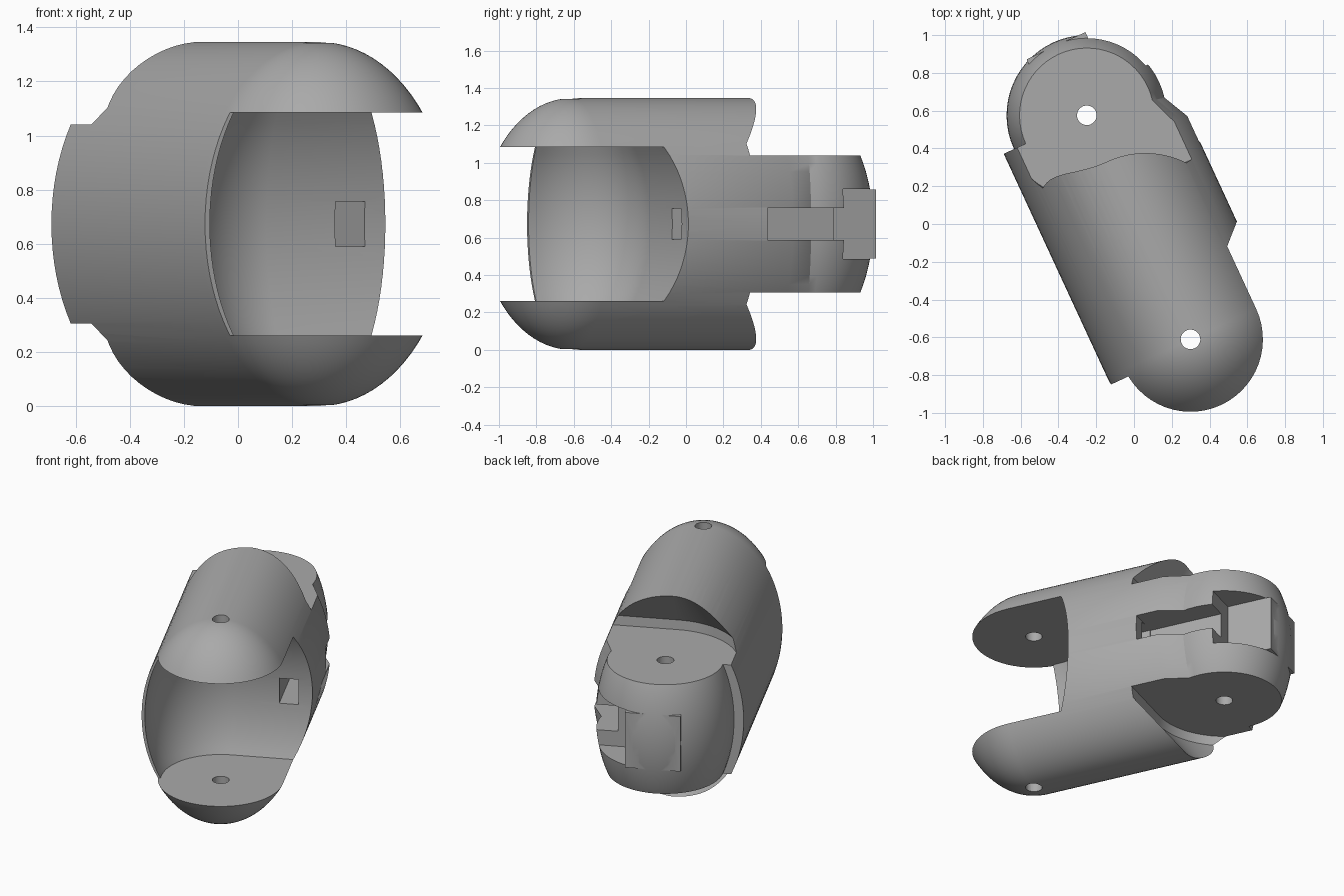
import bpy, bmesh, math

if "Cube" in bpy.data.objects:
    bpy.data.objects.remove(bpy.data.objects["Cube"])

# Local frame: s runs along the segment to its fork end, t across it, dz from mid height
CX, CY, ZC = 0.42, 0.9075, 0.673
T0, A, B = 0.015, -0.627, 0.68        # centre line, knuckle pivot, fork pivot
HW, KR = 0.485, 0.425                 # half width of body, knuckle radius

grey = bpy.data.materials.new("plain grey")
grey.diffuse_color = (0.40, 0.40, 0.40, 1)
grey.use_nodes = True
grey.node_tree.nodes["Principled BSDF"].inputs["Base Color"].default_value = grey.diffuse_color


def world(s, t, dz):
    return (CX * s + CY * t, -CY * s + CX * t, ZC + dz)


def squash(dz):
    return math.sqrt(max(0.0016, 1 - (dz / 0.673) ** 2))


def arc(c, r, a0, a1, n):
    return [(c + r * math.cos(math.radians(a0 + (a1 - a0) * i / n)),
             T0 + r * math.sin(math.radians(a0 + (a1 - a0) * i / n))) for i in range(n + 1)]


def stack(name, levels):
    """Solid through matching outlines given as (dz, [(s, t), ...])."""
    bm = bmesh.new()
    rings = [[bm.verts.new(world(s, t, dz)) for s, t in pts] for dz, pts in levels]
    n = len(rings[0])
    for lo, hi in zip(rings, rings[1:]):
        for i in range(n):
            j = (i + 1) % n
            bm.faces.new((lo[i], lo[j], hi[j], hi[i]))
    bm.faces.new(rings[0][::-1])
    bm.faces.new(rings[-1])
    bmesh.ops.recalc_face_normals(bm, faces=bm.faces)
    me = bpy.data.meshes.new(name)
    bm.to_mesh(me)
    bm.free()
    me.materials.append(grey)
    ob = bpy.data.objects.new(name, me)
    bpy.context.collection.objects.link(ob)
    return ob


def box(name, s0, s1, t0, t1, h):
    p = [(s0, t0), (s1, t0), (s1, t1), (s0, t1)]
    return stack(name, [(-h, p), (h, p)])


def combine(ob, tool, op):
    m = ob.modifiers.new(op.lower(), 'BOOLEAN')
    m.operation, m.solver, m.object = op, 'EXACT', tool
    bpy.context.view_layer.objects.active = ob
    bpy.ops.object.modifier_apply(modifier=m.name)
    bpy.data.objects.remove(tool)


# Body: elliptical tube with domed fork end, rounded knuckle and a stop wall
def body_outline(f):
    return (arc(B, HW * f, -90, 90, 28) + [(-0.4, T0 + HW * f)]
            + arc(A, KR * f, 78, 270, 32) + [(A, T0 - HW * f)])


N = 44
heights = [-0.673 * math.cos(math.pi * i / N) for i in range(N + 1)]
body = stack("finger_segment", [(z, body_outline(squash(z))) for z in heights])

# Squared end block on the knuckle
combine(body, box("end_block", -1.03, -0.8, -0.15, 0.22, 0.185), 'UNION')


# Fork cavity: hollow swept round the fork pivot, open to the front and right
def cavity_outline(f):
    r = 0.463 * f
    return ([(2, -2), (0.72, -2), (0.72, T0 - r)] + arc(B, r, 270, 180, 24)
            + [(B - r, 2), (2, 2)])


hs = [-0.412 + 0.824 * i / 20 for i in range(21)]
combine(body, stack("fork_cavity", [(z, cavity_outline(squash(z))) for z in hs]), 'DIFFERENCE')


# Shoulder clearances above and below the knuckle
def shoulder_outline(r):
    return [(-2, T0 - r)] + arc(A, r, 270, 360, 24) + [(A + r, 2), (-2, 2)]


for side in (1, -1):
    levels = [(side * z, shoulder_outline(r)) for z, r in ((0.367, 0.445), (0.43, 0.45), (0.71, 0.24))]
    combine(body, stack("shoulder_cut", levels), 'DIFFERENCE')

# Tendon pocket, open channel and tunnel on the right side
combine(body, box("pocket", -1.5, -0.735, 0.193, 1, 0.186), 'DIFFERENCE')
combine(body, box("channel", -0.78, -0.25, 0.29, 1, 0.085), 'DIFFERENCE')
combine(body, box("tunnel", -0.6, 0.36, 0.295, 0.415, 0.084), 'DIFFERENCE')

# Pivot pin holes
for c in (A, B):
    ring = arc(c, 0.052, 0, 345, 23)
    combine(body, stack("pin_hole", [(-1, ring), (1, ring)]), 'DIFFERENCE')

# Smooth shading with sharp cut edges
bpy.ops.object.select_all(action='DESELECT')
body.select_set(True)
bpy.context.view_layer.objects.active = body
bpy.ops.object.shade_smooth_by_angle(angle=math.radians(30))
